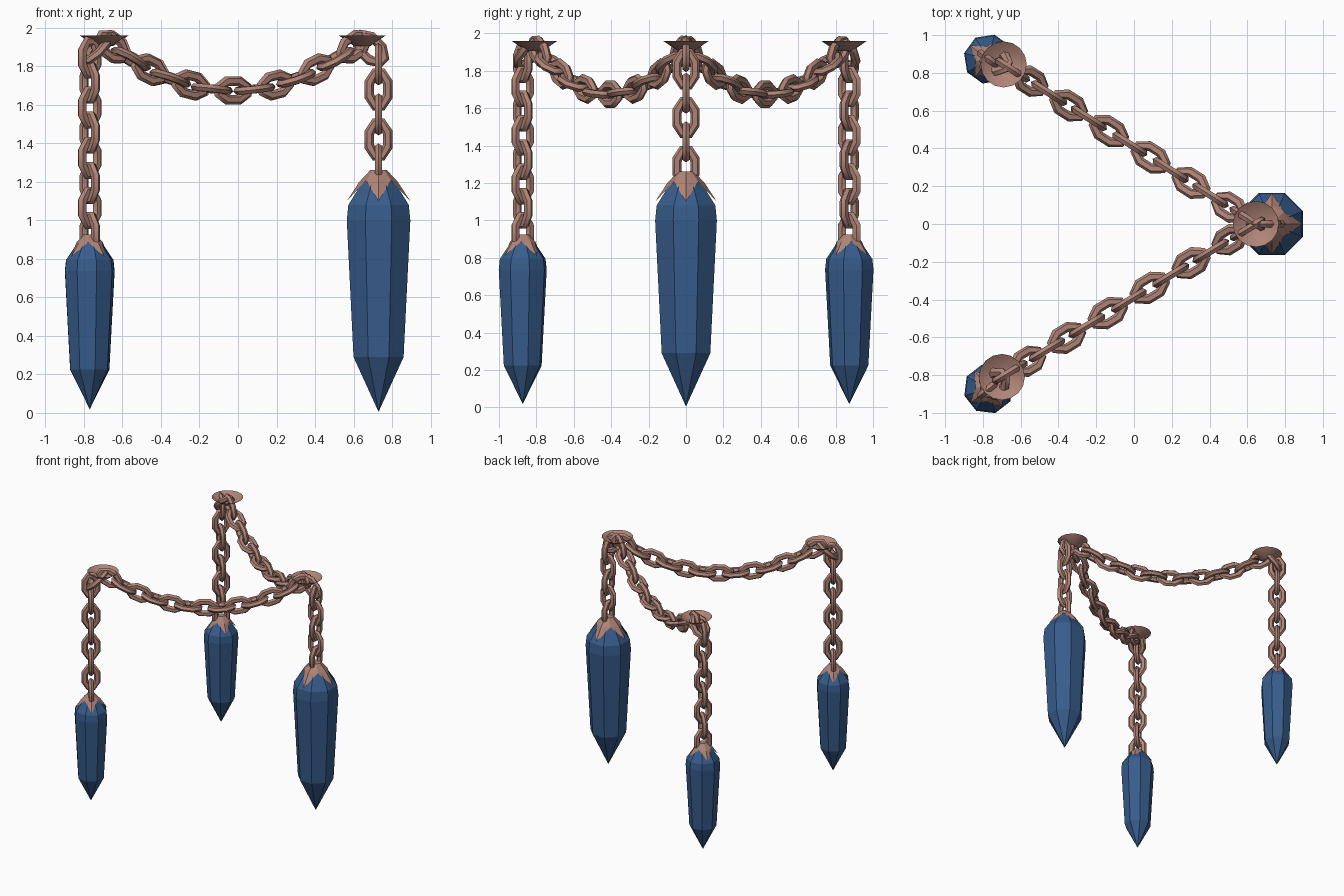
import bpy, bmesh
from math import sin, cos, pi, radians
from mathutils import Vector, Matrix

cube = bpy.data.objects.get("Cube")
if cube:
    bpy.data.objects.remove(cube, do_unlink=True)


def material(name, rgb):
    m = bpy.data.materials.new(name)
    m.use_nodes = True
    m.diffuse_color = (*rgb, 1)
    m.node_tree.nodes["Principled BSDF"].inputs["Base Color"].default_value = (*rgb, 1)
    return m


copper = material("dusty copper", (0.43, 0.23, 0.185))
blue = material("crystal blue", (0.038, 0.108, 0.26))
UP = Vector((0, 0, 1))


def finish(bm, name, mat, smooth=None):
    bmesh.ops.recalc_face_normals(bm, faces=bm.faces)
    mesh = bpy.data.meshes.new(name)
    bm.to_mesh(mesh)
    bm.free()
    mesh.materials.append(mat)
    ob = bpy.data.objects.new(name, mesh)
    bpy.context.collection.objects.link(ob)
    if smooth:
        bpy.ops.object.select_all(action="DESELECT")
        ob.select_set(True)
        bpy.context.view_layer.objects.active = ob
        bpy.ops.object.shade_smooth_by_angle(angle=radians(smooth))
    return ob


def ring(bm, r, z, sides, turn=0):
    return [bm.verts.new((r * cos(2 * pi * i / sides + turn),
                          r * sin(2 * pi * i / sides + turn), z)) for i in range(sides)]


def bridge(bm, a, b):
    n = len(a)
    for i in range(n):
        j = (i + 1) % n
        bm.faces.new((a[i], a[j], b[j], b[i]))


# One chain link: an eight-sided oval ring with a six-sided bar
def add_link(bm, centre, along, wide):
    along = along.normalized()
    wide = (wide - along * wide.dot(along)).normalized()
    normal = along.cross(wide)
    loops = []
    for k in range(8):
        a = (k + 0.5) * pi / 4
        loop = []
        for s in range(6):
            b = s * pi / 3
            grow = 0.025 * cos(b)
            p = (along * ((0.084 + grow) * cos(a)) + wide * ((0.048 + grow) * sin(a))) / cos(pi / 8)
            loop.append(bm.verts.new(centre + p + normal * (0.022 * sin(b))))
        loops.append(loop)
    for k in range(8):
        bridge(bm, loops[k], loops[(k + 1) % 8])


# Faceted crystal, eight sides with a pointed tip
def crystal(name, place):
    bm = bmesh.new()
    tip = bm.verts.new((0, 0, 0.005))
    profile = [(0.13, 0.29), (0.165, 1.0), (0.157, 1.08), (0.083, 1.2), (0.045, 1.235)]
    rings = [ring(bm, r / cos(pi / 8), z, 8, pi / 8) for r, z in profile]
    for i in range(8):
        bm.faces.new((tip, rings[0][i], rings[0][(i + 1) % 8]))
    for a, b in zip(rings, rings[1:]):
        bridge(bm, a, b)
    bm.faces.new(rings[-1])
    bm.transform(place)
    finish(bm, name, blue)


# Metal cap with four claws running down the crystal
def cap(name, place):
    bm = bmesh.new()
    top = ring(bm, 0.042, 1.262, 8)
    shoulder = [bm.verts.new(((0.1 if i % 2 == 0 else 0.092) * cos(i * pi / 4),
                              (0.1 if i % 2 == 0 else 0.092) * sin(i * pi / 4),
                              1.2 if i % 2 == 0 else 1.207)) for i in range(8)]
    bm.faces.new(top)
    bridge(bm, top, shoulder)
    for i in range(0, 8, 2):
        a = i * pi / 4
        point = bm.verts.new((0.165 * cos(a), 0.165 * sin(a), 1.1))
        bm.faces.new((shoulder[i], shoulder[(i + 1) % 8], point))
        bm.faces.new((shoulder[i - 1], shoulder[i], point))
    bm.transform(place)
    finish(bm, name, copper)


# Open shallow dish that fixes to the ceiling
def mount(name, at):
    bm = bmesh.new()
    rim, low = ring(bm, 0.122, 1.96, 16), ring(bm, 0.042, 1.905, 16)
    bridge(bm, rim, low)
    bm.faces.new(low)
    bm.transform(Matrix.Translation((*at, 0)))
    finish(bm, name, copper, 50)


# Vertical chain, with a tilted link reaching the mount
def drop_chain(name, at, mount_at, first, count, turn):
    bm = bmesh.new()
    h = Vector((cos(turn), sin(turn), 0))
    side = UP.cross(h)
    for i in range(count):
        add_link(bm, Vector((*at, first + 0.13 * i)), UP, h if i % 2 else side)
    start, end = Vector((*at, 1.85)), Vector((*mount_at, 1.935))
    add_link(bm, (start + end) / 2, end - start, UP if count % 2 else side)
    finish(bm, name, copper, 50)


# Sagging chain between two mounts, links alternating upright and flat
def swag_chain(name, a, b, links=13):
    bm = bmesh.new()
    a, b = Vector((*a, 0)), Vector((*b, 0))

    def point(t):
        return a.lerp(b, t) + UP * (1.675 + 0.26 * (2 * t - 1) ** 2)

    steps = 400
    pts = [point(i / steps) for i in range(steps + 1)]
    dist = [0]
    for p, q in zip(pts, pts[1:]):
        dist.append(dist[-1] + (q - p).length)
    side = UP.cross(b - a).normalized()
    for k in range(links):
        want = dist[-1] / 2 + (k - links // 2) * 0.13
        i = min(range(1, steps), key=lambda n: abs(dist[n] - want))
        add_link(bm, pts[i], pts[i + 1] - pts[i - 1], side if k % 2 else UP)
    finish(bm, name, copper, 50)


# Name, crystal position, mount position, turn, width and height scale, first link, link count
big_mount = (0.645, 0)
pendants = [
    ("large", (0.73, 0), big_mount, 0, 1, 1, 1.29, 5),
    ("back", (-0.77, 0.873), (-0.69, 0.845), -36, 0.745, 0.722, 0.935, 8),
    ("front", (-0.77, -0.873), (-0.7, -0.81), 38, 0.745, 0.722, 0.935, 8),
]
for name, at, fix, turn, wide, tall, first, count in pendants:
    turn = radians(turn)
    place = (Matrix.Translation((*at, 0.015 * (tall < 1))) @ Matrix.Rotation(turn, 4, "Z")
             @ Matrix.Diagonal((wide, wide, tall, 1)))
    crystal(name + "_crystal", place)
    cap(name + "_cap", place)
    mount(name + "_mount", fix)
    drop_chain(name + "_drop_chain", at, fix, first, count, turn)
    if fix != big_mount:
        swag_chain(name + "_swag_chain", big_mount, fix)
